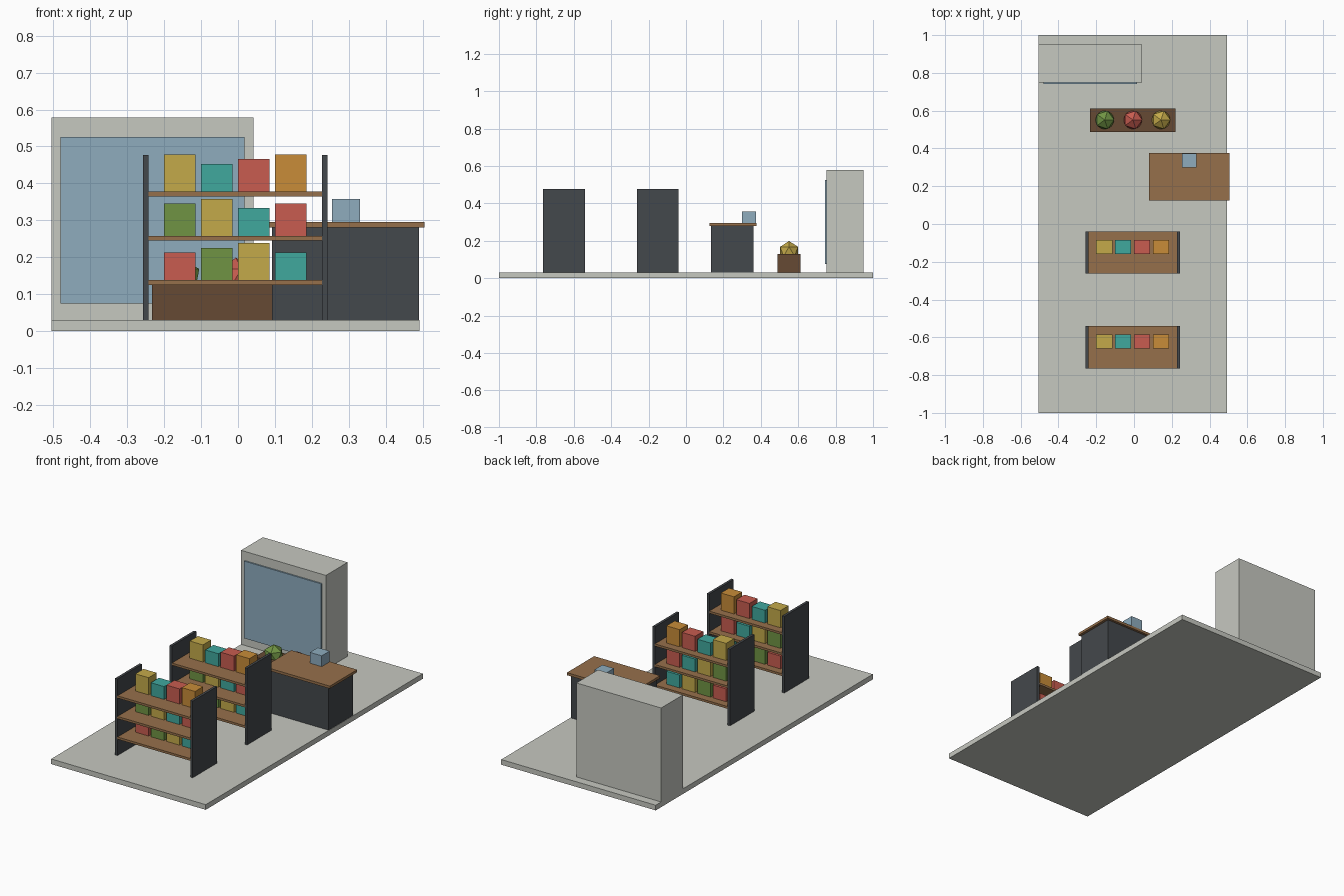
import bpy
from mathutils import Vector

if "Cube" in bpy.data.objects:
    bpy.data.objects.remove(bpy.data.objects["Cube"], do_unlink=True)


def linear(byte):
    c = byte / 255
    return c / 12.92 if c <= 0.04045 else ((c + 0.055) / 1.055) ** 2.4


def material(name, hex_code):
    rgba = [linear(b) for b in bytes.fromhex(hex_code)] + [1]
    mat = bpy.data.materials.new(name)
    mat.use_nodes = True
    mat.diffuse_color = rgba
    mat.node_tree.nodes["Principled BSDF"].inputs["Base Color"].default_value = rgba
    return mat


stone = material("pale grey", "C6C8C0")
charcoal = material("charcoal", "44484C")
wood = material("wood", "96704B")
bark = material("dark brown", "664A34")
glass = material("pale blue", "8EACBE")
yellow = material("yellow", "C4AA4A")
teal = material("teal", "40A89E")
red = material("red", "C85C50")
orange = material("orange", "C88C38")
green = material("green", "709444")


def box(name, low, high, mat):
    """Axis-aligned box between two corners."""
    low, high = Vector(low), Vector(high)
    bpy.ops.mesh.primitive_cube_add(size=1, location=(low + high) / 2)
    obj = bpy.context.object
    obj.name = name
    obj.scale = high - low
    bpy.ops.object.transform_apply(location=False, rotation=False, scale=True)
    obj.data.materials.append(mat)
    return obj


FLOOR = 0.03

# Floor slab
box("floor", (-0.505, -1, 0), (0.492, 1, FLOOR), stone)

# Display case with glass front at the back wall
box("display_case", (-0.505, 0.75, FLOOR), (0.042, 0.95, 0.578), stone)
box("display_glass", (-0.48, 0.742, 0.075), (0.017, 0.75, 0.525), glass)

# Counter and till
box("counter_base", (0.092, 0.135, FLOOR), (0.49, 0.362, 0.28), charcoal)
box("counter_top", (0.08, 0.125, 0.28), (0.505, 0.376, 0.295), wood)
box("till", (0.254, 0.3, 0.295), (0.33, 0.373, 0.358), glass)

# Planter with three faceted plants
box("planter", (-0.233, 0.488, FLOOR), (0.22, 0.612, 0.13), bark)
for i, mat in enumerate((green, red, yellow)):
    bpy.ops.mesh.primitive_ico_sphere_add(
        subdivisions=1, radius=0.056, location=(-0.155 + 0.149 * i, 0.551, 0.143))
    plant = bpy.context.object
    plant.name = f"plant_{i + 1}"
    plant.data.materials.append(mat)

# Goods on each shelf level: colour and height, from -x to +x
stock = [
    [(red, 0.075), (green, 0.087), (yellow, 0.1), (teal, 0.075)],
    [(green, 0.088), (yellow, 0.1), (teal, 0.075), (red, 0.088)],
    [(yellow, 0.1), (teal, 0.075), (red, 0.088), (orange, 0.1)],
]


def shelf_unit(label, y):
    front, back = y - 0.112, y + 0.112
    for side, x in (("right", -0.257), ("left", 0.228)):
        box(f"{label}_{side}_panel", (x, front, FLOOR), (x + 0.015, back, 0.477), charcoal)
    for level, row in enumerate(stock):
        top = 0.138 + 0.12 * level
        box(f"{label}_board_{level + 1}",
            (-0.245, front, top - 0.013), (0.23, back, top), wood)
        for i, (mat, height) in enumerate(row):
            x = -0.2 + 0.1 * i
            box(f"{label}_goods_{level + 1}_{i + 1}",
                (x, y - 0.008, top), (x + 0.085, y + 0.067, top + height), mat)


# Two matching shelf units
shelf_unit("front_shelf", -0.652)
shelf_unit("middle_shelf", -0.151)
